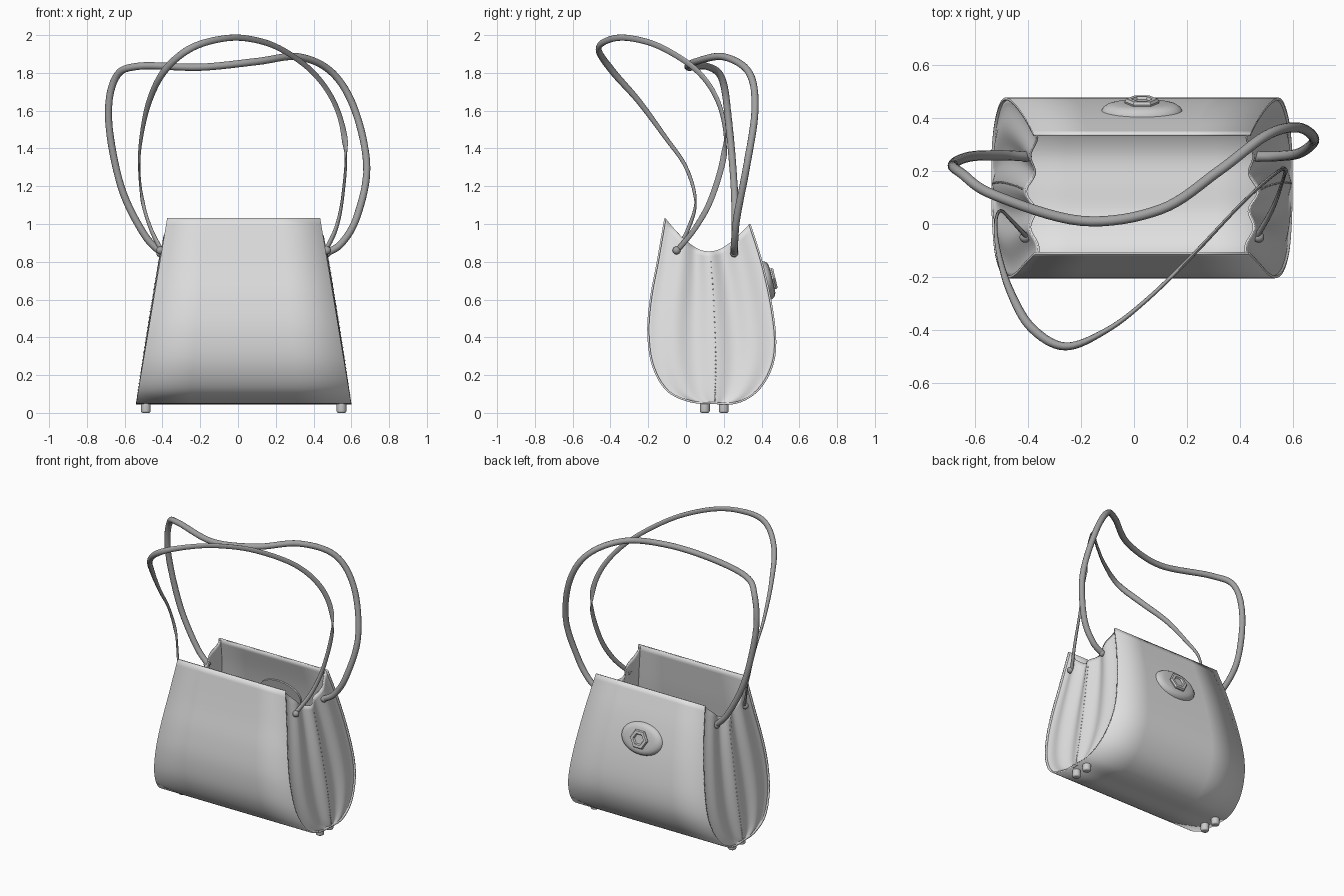
import bpy, bmesh, math
from mathutils import Vector, Matrix

cube = bpy.data.objects.get("Cube")
if cube:
    bpy.data.objects.remove(cube, do_unlink=True)


def material(name, value):
    m = bpy.data.materials.new(name)
    m.use_nodes = True
    colour = (value, value, value, 1)
    m.diffuse_color = colour
    m.node_tree.nodes["Principled BSDF"].inputs["Base Color"].default_value = colour
    return m


leather = material("light grey leather", 0.75)
strap_grey = material("dark grey strap", 0.36)
metal = material("grey fittings", 0.6)
CX = 0.03


def finish(name, bm, mat, angle=40):
    bmesh.ops.recalc_face_normals(bm, faces=bm.faces)
    me = bpy.data.meshes.new(name)
    bm.to_mesh(me)
    bm.free()
    me.materials.append(mat)
    ob = bpy.data.objects.new(name, me)
    bpy.context.collection.objects.link(ob)
    bpy.ops.object.select_all(action='DESELECT')
    ob.select_set(True)
    bpy.context.view_layer.objects.active = ob
    bpy.ops.object.shade_smooth_by_angle(angle=math.radians(angle))
    return ob


def loft(name, rows, mat, tube=False, angle=40):
    """Skin a grid of points; a tube closes each row and caps both ends."""
    bm = bmesh.new()
    grid = [[bm.verts.new(p) for p in row] for row in rows]
    n = len(grid[0])
    for a, b in zip(grid, grid[1:]):
        for i in range(n if tube else n - 1):
            j = (i + 1) % n
            bm.faces.new((a[i], a[j], b[j], b[i]))
    if tube:
        bm.faces.new(grid[0])
        bm.faces.new(grid[-1][::-1])
    return finish(name, bm, mat, angle)


def thicken(ob, t):
    mod = ob.modifiers.new("thickness", 'SOLIDIFY')
    mod.thickness = t
    mod.offset = 0


def spline(points, steps):
    """Smooth path through points of any dimension."""
    pts = [Vector(p) for p in points]
    pts = [pts[0] * 2 - pts[1]] + pts + [pts[-1] * 2 - pts[-2]]
    out = []
    for a, b, c, d in zip(pts, pts[1:], pts[2:], pts[3:]):
        for k in range(steps):
            t = k / steps
            out.append((b * 2 + (c - a) * t + (a * 2 - b * 5 + c * 4 - d) * t * t
                        + (b * 3 - a - c * 3 + d) * t ** 3) * 0.5)
    return out + [pts[-2]]


def half_width(z):
    return 0.405 + 0.168 * (1.03 - z)


# Wrapped body: one sheet running down the front, under and up the back
profile = spline([(-.11, 1.03), (-.15, .8), (-.187, .6), (-.2, .42), (-.175, .25),
                  (-.1, .12), (.02, .062), (.14, .052), (.27, .055), (.38, .12),
                  (.452, .24), (.473, .38), (.45, .58), (.4, .8), (.337, 1.0)], 6)
rows = [[(CX + k * half_width(z), y, z) for k in (-1, -.5, 0, .5, 1)] for y, z in profile]
thicken(loft("body_wrap", rows, leather), 0.01)


# Pleated gussets closing both ends
def gusset_point(side, row, u):
    s = row / (len(profile) // 2)
    f, b = profile[row], profile[-1 - row]
    y, z = f.lerp(b, u)
    z -= 0.16 * math.sin(math.pi * u) * (1 - s) ** 2
    edge = math.sin(math.pi * u) ** 0.5 if 0 < u < 1 else 0
    pleat = math.cos(2 * math.pi * (u - .52) / .32) * edge * (1 - s * s)
    return Vector((CX + side * (half_width(z) - .012 + .016 * pleat), y, z))


half = len(profile) // 2
for side, label in ((1, "left"), (-1, "right")):
    rows = [[gusset_point(side, r, c / 40) for c in range(41)] for r in range(half + 1)]
    thicken(loft(label + "_gusset", rows, leather), 0.008)

    # Stitches down the middle pleat
    bm = bmesh.new()
    for r in range(2, half - 5):
        p = gusset_point(side, r, .53) + Vector((side * .004, 0, 0))
        bmesh.ops.create_icosphere(bm, subdivisions=1, radius=.004,
                                   matrix=Matrix.Translation(p))
    finish(label + "_stitches", bm, leather)

    # Feet
    for y, where in ((.1, "front"), (.2, "back")):
        bm = bmesh.new()
        bmesh.ops.create_cone(bm, cap_ends=True, segments=16, radius1=.026, radius2=.026,
                              depth=.055, matrix=Matrix.Translation((CX + side * .518, y, .0275)))
        rim = [e for e in bm.edges if all(v.co.z < .01 for v in e.verts)]
        bmesh.ops.bevel(bm, geom=rim, offset=.01, segments=3, affect='EDGES', profile=.5)
        finish(f"{label}_{where}_foot", bm, metal)

    # Knobs where the straps enter the gusset
    for y, z, where in ((-.05, .86, "front"), (.255, .845, "back")):
        bm = bmesh.new()
        bmesh.ops.create_uvsphere(bm, u_segments=14, v_segments=8, radius=.021,
                                  matrix=Matrix.Translation((CX + side * .442, y, z)))
        finish(f"{label}_{where}_strap_knob", bm, strap_grey)


# Straps: swept ovals, each point being x, y, z, radius, flatness
def strap(name, points):
    path = spline(points, 8)
    rows = []
    for i, p in enumerate(path):
        a, b = path[max(i - 1, 0)], path[min(i + 1, len(path) - 1)]
        tangent = Vector((b - a)[:3]).normalized()
        thin = tangent.cross(Vector((0, 0, 1))).normalized()
        wide = tangent.cross(thin)
        ring = [2 * math.pi * k / 12 for k in range(12)]
        rows.append([Vector(p[:3]) + p[3] * (thin * p[4] * math.cos(t) + wide * math.sin(t))
                     for t in ring])
    loft(name, rows, strap_grey, tube=True, angle=60)


back_path = [(-.4, .255, .84), (-.5, .26, .95), (-.62, .255, 1.2), (-.685, .225, 1.55),
             (-.65, .19, 1.77), (-.53, .11, 1.835), (-.2, .012, 1.83), (.1, .055, 1.86),
             (.32, .2, 1.885), (.5, .335, 1.8), (.62, .365, 1.6), (.682, .32, 1.3),
             (.63, .27, 1.04), (.55, .257, .9), (.46, .255, .84)]
strap("back_strap", [p + (.019, 1) for p in back_path])

front_path = [(-.4, -.055, .85, .014, .7), (-.46, .01, .97, .012, .6), (-.505, .05, 1.12, .01, .6),
              (-.523, 0, 1.3, .01, .6), (-.512, -.11, 1.46, .012, .8), (-.47, -.25, 1.65, .016, .9),
              (-.39, -.39, 1.81, .019, .9), (-.26, -.463, 1.925, .019, .8), (-.1, -.4, 1.978, .017, .6),
              (.05, -.285, 1.982, .016, .5), (.22, -.12, 1.93, .016, .45), (.4, .07, 1.8, .016, .4),
              (.52, .18, 1.62, .016, .4), (.57, .205, 1.4, .016, .4), (.555, .14, 1.15, .016, .4),
              (.52, .05, .98, .015, .6), (.46, -.055, .85, .014, .8)]
strap("front_strap", front_path)

# Clasp on the back: oval dome with a recessed hexagonal knob
slope = math.atan2(.05, .21)
place = (Matrix.Translation((CX, .42, .7)) @ Matrix.Rotation(slope, 4, 'X')
         @ Matrix.Rotation(-math.pi / 2, 4, 'X'))


def turned(name, section, sides, sx, sy, mat, angle):
    rows = [[place @ Vector((r * sx * math.cos(2 * math.pi * k / sides),
                             r * sy * math.sin(2 * math.pi * k / sides), h))
             for k in range(sides)] for r, h in section]
    loft(name, rows, mat, tube=True, angle=angle)


dome = [(1, -.01), (1, .005), (.95, .02), (.85, .031), (.7, .037), (.4, .038)]
turned("clasp_plate", dome, 40, .155, .105, metal, 50)
hexagon = [(.9, .02), (1, .045), (.9, .055), (.6, .055), (.5, .045)]
turned("clasp_knob", hexagon, 6, .066, .066, metal, 20)
